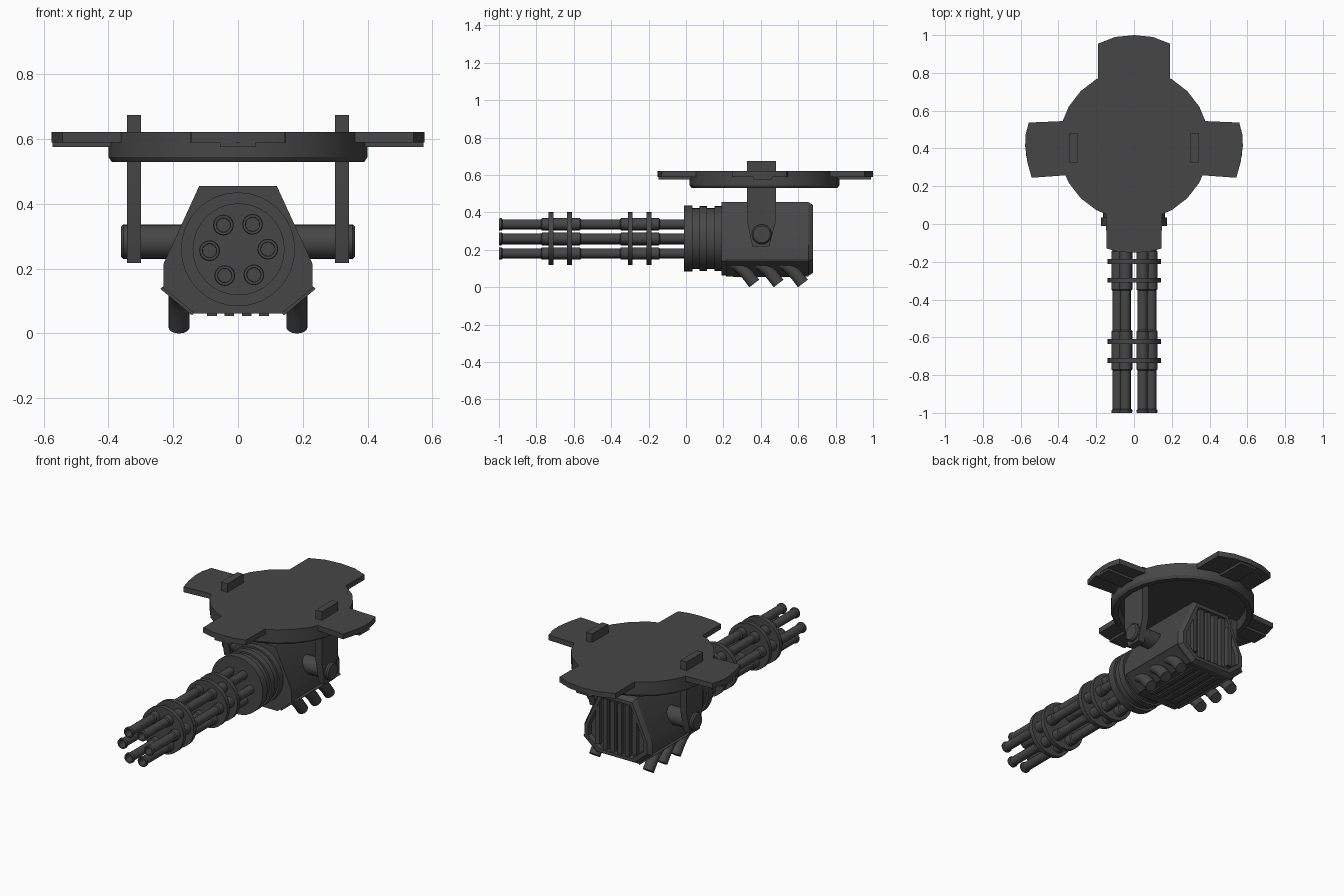
import bpy, bmesh, math
from mathutils import Vector

if "Cube" in bpy.data.objects:
    bpy.data.objects.remove(bpy.data.objects["Cube"])

gunmetal = bpy.data.materials.new("gunmetal grey")
gunmetal.diffuse_color = (0.062, 0.062, 0.062, 1)
gunmetal.use_nodes = True
gunmetal.node_tree.nodes["Principled BSDF"].inputs["Base Color"].default_value = gunmetal.diffuse_color


def finish(name, bm):
    bmesh.ops.recalc_face_normals(bm, faces=bm.faces)
    me = bpy.data.meshes.new(name)
    bm.to_mesh(me)
    bm.free()
    for p in me.polygons:
        p.use_smooth = True
    me.set_sharp_from_angle(angle=math.radians(30))
    me.materials.append(gunmetal)
    ob = bpy.data.objects.new(name, me)
    bpy.context.collection.objects.link(ob)
    return ob


def loft(name, rings):
    """Skin a list of equal-length point rings and cap both ends."""
    bm = bmesh.new()
    vs = [[bm.verts.new(p) for p in r] for r in rings]
    n = len(vs[0])
    for a, b in zip(vs, vs[1:]):
        for i in range(n):
            j = (i + 1) % n
            bm.faces.new((a[i], a[j], b[j], b[i]))
    bm.faces.new(vs[0])
    bm.faces.new(vs[-1])
    return finish(name, bm)


def lathe(name, centre, axis, profile, segs=24):
    """Revolve (radius, distance) pairs round an axis through centre."""
    c = Vector(centre)
    w = Vector([axis == a for a in "XYZ"])
    u = Vector((0, 0, 1)) if axis != "Z" else Vector((1, 0, 0))
    v = w.cross(u)
    angs = [2 * math.pi * i / segs for i in range(segs)]
    return loft(name, [[c + w * t + (u * math.cos(a) + v * math.sin(a)) * r
                        for a in angs] for r, t in profile])


def prism(name, pts, axis, lo, hi):
    """Extrude a 2D outline along an axis."""
    place = {"X": lambda p, t: (t, p[0], p[1]),
             "Y": lambda p, t: (p[0], t, p[1]),
             "Z": lambda p, t: (p[0], p[1], t)}[axis]
    return loft(name, [[place(p, t) for p in pts] for t in (lo, hi)])


def box(name, x0, x1, y0, y1, z0, z1):
    return prism(name, [(x0, y0), (x1, y0), (x1, y1), (x0, y1)], "Z", z0, z1)


# --- Mounting plate: round disc, hollow underneath, with four tabs
CY = 0.42
lathe("mount_disc", (0, CY, 0), "Z",
      [(0.35, 0.58), (0.36, 0.53), (0.39, 0.53), (0.4, 0.545), (0.4, 0.622)])
half_back = [(0.19, 0.7), (0.19, 0.955), (0.1, 0.99)]
prism("back_tab", half_back + [(0, 1.0)] + [(-x, y) for x, y in half_back[::-1]],
      "Z", 0.59, 0.622)
prism("front_tab", [(-0.15, 0.12), (-0.145, -0.13), (-0.08, -0.147), (0, -0.152),
                    (0.08, -0.147), (0.145, -0.13), (0.15, 0.12)], "Z", 0.59, 0.622)
box("back_tab_rib", -0.055, 0.055, 0.8, 0.99, 0.576, 0.591)
box("front_tab_rib", -0.055, 0.055, -0.147, 0.04, 0.576, 0.591)
for s, side in ((1, "right"), (-1, "left")):
    tab = [(0.3, 0.548), (0.557, 0.537), (0.575, 0.47), (0.576, 0.41),
           (0.565, 0.33), (0.542, 0.245), (0.3, 0.262)]
    prism(side + "_tab", [(s * x, y) for x, y in tab], "Z", 0.59, 0.622)
    box(side + "_tab_rib", s * 0.38, s * 0.572, 0.36, 0.46, 0.576, 0.591)

    # --- Hanger bracket
    prism(side + "_bracket", [(0.325, 0.675), (0.325, 0.36), (0.355, 0.217),
                              (0.445, 0.217), (0.482, 0.36), (0.482, 0.675)],
          "X", s * 0.3, s * 0.342)

# --- Pivot axle through the body
lathe("pivot_axle", (0, 0.405, 0.283), "X",
      [(0.045, -0.362), (0.053, -0.354), (0.053, 0.354), (0.045, 0.362)])

# --- Gun body: six-cornered section with bevelled, sunken rear
right = [(0.12, 0.455), (0.23, 0.215), (0.23, 0.14), (0.135, 0.062)]
section = right + [(-x, z) for x, z in right[::-1]]


def body_ring(y, k):
    return [(x * k, y, 0.25 + (z - 0.25) * k) for x, z in section]


loft("gun_body", [body_ring(0.19, 1), body_ring(0.655, 1), body_ring(0.68, 0.92),
                  body_ring(0.68, 0.82), body_ring(0.655, 0.8)])

# --- Vertical cooling slats on the rear
for i in range(6):
    x = -0.125 + i * 0.05
    top = 0.41 if abs(x) < 0.09 else 0.37
    low = 0.1 if abs(x) < 0.11 else 0.125
    box("rear_slat", x - 0.014, x + 0.014, 0.645, 0.679, low, top)

# --- Rails under the body
for x in (-0.08, -0.027, 0.027, 0.08):
    box("bottom_rail", x - 0.015, x + 0.015, 0.25, 0.62, 0.054, 0.07)

# --- Exhaust panels and three bent pipes per side
for s, side in ((1, "right"), (-1, "left")):
    panel = [(0.225, 0.15), (0.24, 0.138), (0.142, 0.056), (0.13, 0.068)]
    prism(side + "_exhaust_panel", [(s * x, z) for x, z in panel], "Y", 0.215, 0.655)
    for k in range(3):
        path = [Vector((s * 0.182, y + 0.13 * k, z)) for y, z in
                ((0.235, 0.135), (0.272, 0.12), (0.305, 0.093), (0.332, 0.063),
                 (0.365, 0.02))]
        rings = []
        for i, p in enumerate(path):
            d = (path[min(i + 1, 4)] - path[max(i - 1, 0)]).normalized()
            n = d.cross(Vector((1, 0, 0)))
            rings.append([p + 0.033 * (Vector((math.cos(a), 0, 0)) + n * math.sin(a))
                          for a in (2 * math.pi * j / 16 for j in range(16))])
        loft(side + "_exhaust_pipe", rings)

# --- Ribbed rotor housing
AX, AZ = 0.002, 0.26
lathe("rotor_housing", (0, 0, AZ), "Y",
      [(0.176, -0.01), (0.176, 0.035), (0.163, 0.035), (0.163, 0.073),
       (0.174, 0.073), (0.174, 0.112), (0.163, 0.112), (0.163, 0.152),
       (0.174, 0.152), (0.174, 0.2)], 32)

# --- Barrel clamps
for y in (-0.722, -0.622, -0.298, -0.198):
    lathe("barrel_clamp", (AX, y, AZ), "Y", [(0.142, -0.013), (0.142, 0.013)], 32)

# --- Six barrels with sleeves, muzzle lips and bores
for i in range(6):
    a = math.radians(60 * i + 1.5)
    c = (AX + 0.09 * math.cos(a), 0, AZ - 0.002 + 0.09 * math.sin(a))
    lathe("barrel", c, "Y",
          [(0.021, -0.95), (0.022, -1.0), (0.03, -1.0), (0.032, -0.994),
           (0.032, -0.986), (0.026, -0.98), (0.026, -0.775), (0.032, -0.77),
           (0.032, -0.568), (0.026, -0.562), (0.026, -0.352), (0.032, -0.347),
           (0.032, -0.145), (0.026, -0.14), (0.026, 0.0)], 16)
